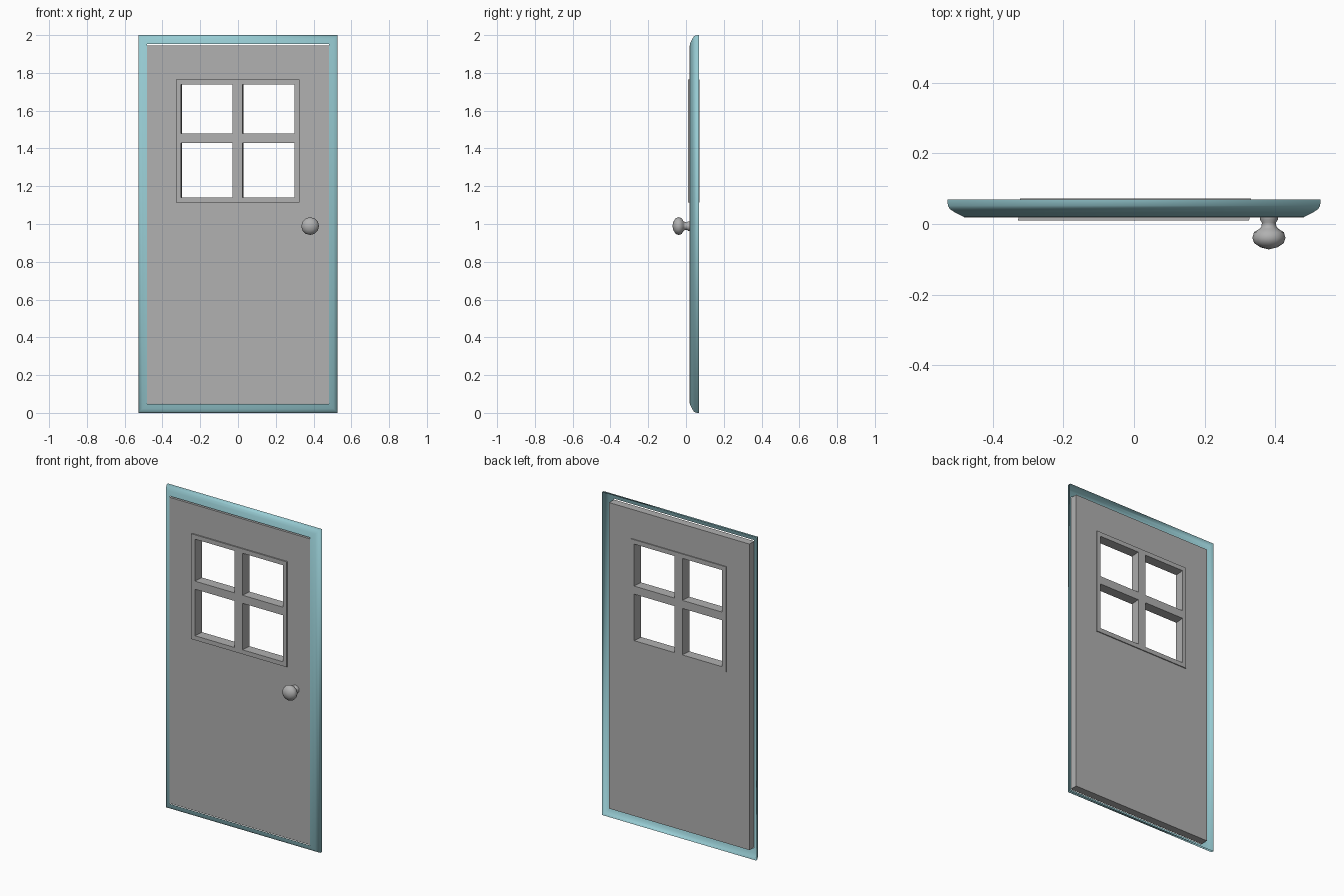
import bpy, bmesh, math

if "Cube" in bpy.data.objects:
    bpy.data.objects.remove(bpy.data.objects["Cube"])


def material(name, rgb):
    mat = bpy.data.materials.new(name)
    mat.diffuse_color = (*rgb, 1)
    mat.use_nodes = True
    mat.node_tree.nodes["Principled BSDF"].inputs["Base Color"].default_value = mat.diffuse_color
    return mat


grey = material("grey_paint", (0.44, 0.44, 0.44))
teal = material("teal_paint", (0.31, 0.6, 0.65))


def make_object(name, bm, mat, smooth=None, recalc=True):
    if recalc:
        bmesh.ops.recalc_face_normals(bm, faces=bm.faces)
    mesh = bpy.data.meshes.new(name)
    bm.to_mesh(mesh)
    bm.free()
    mesh.materials.append(mat)
    ob = bpy.data.objects.new(name, mesh)
    bpy.context.collection.objects.link(ob)
    if smooth:
        bpy.ops.object.select_all(action='DESELECT')
        ob.select_set(True)
        bpy.context.view_layer.objects.active = ob
        bpy.ops.object.shade_smooth_by_angle(angle=math.radians(smooth))
    return ob


def pierced_panel(name, xs, zs, y0, y1, holes, shift=0.0):
    """Panel on an xz grid with some cells left open, extruded from y0 to y1."""
    bm = bmesh.new()
    grid = [[bm.verts.new((x, y0, z)) for z in zs] for x in xs]
    for i in range(len(xs) - 1):
        for j in range(len(zs) - 1):
            if (i, j) not in holes:
                bm.faces.new((grid[i][j], grid[i + 1][j],
                              grid[i + 1][j + 1], grid[i][j + 1]))
    out = bmesh.ops.extrude_face_region(bm, geom=bm.faces[:], use_keep_orig=True)
    back = [g for g in out['geom'] if isinstance(g, bmesh.types.BMVert)]
    bmesh.ops.translate(bm, verts=back, vec=(shift, y1 - y0, 0))
    return make_object(name, bm, grey)


# door slab with window opening
pierced_panel("door_panel", [-0.481, -0.322, 0.322, 0.481],
              [0.051, 1.116, 1.76, 1.946], 0.018, 0.066, {(1, 1)})

# four-pane window grille, slightly proud of both faces
pierced_panel("window_grille", [-0.328, -0.302, -0.03, 0.024, 0.3, 0.326],
              [1.113, 1.14, 1.428, 1.478, 1.738, 1.765], 0.01, 0.072,
              {(1, 1), (3, 1), (1, 3), (3, 3)}, shift=0.005)

# rounded frame: smooth shell, open at the back (inset, y)
profile = [(0, 0.069), (0.001, 0.052), (0.007, 0.042), (0.022, 0.032), (0.047, 0.02)]
bm = bmesh.new()
rings = []
for d, y in profile:
    x = 0.528 - d
    rings.append([bm.verts.new(c) for c in
                  ((-x, y, d), (x, y, d), (x, y, 2 - d), (-x, y, 2 - d))])
for a, b in zip(rings, rings[1:]):
    for k in range(4):
        n = (k + 1) % 4
        bm.faces.new((a[k], a[n], b[n], b[k]))
make_object("door_frame", bm, teal, smooth=100, recalc=False)

# turned knob (radius, y)
lathe = [(0, -0.072), (0.024, -0.066), (0.042, -0.054), (0.047, -0.039), (0.042, -0.023),
         (0.027, -0.014), (0.021, -0.007), (0.02, 0.004), (0.025, 0.012), (0.025, 0.02)]
bm = bmesh.new()
pts = [bm.verts.new((r, y, 0)) for r, y in lathe]
edges = [bm.edges.new(p) for p in zip(pts, pts[1:])]
bmesh.ops.spin(bm, geom=pts + edges, cent=(0, 0, 0), axis=(0, 1, 0),
               angle=math.tau, steps=12, use_duplicate=False)
bmesh.ops.remove_doubles(bm, verts=bm.verts, dist=1e-4)
bmesh.ops.translate(bm, verts=bm.verts, vec=(0.382, 0, 0.989))
make_object("door_knob", bm, grey, smooth=60)
